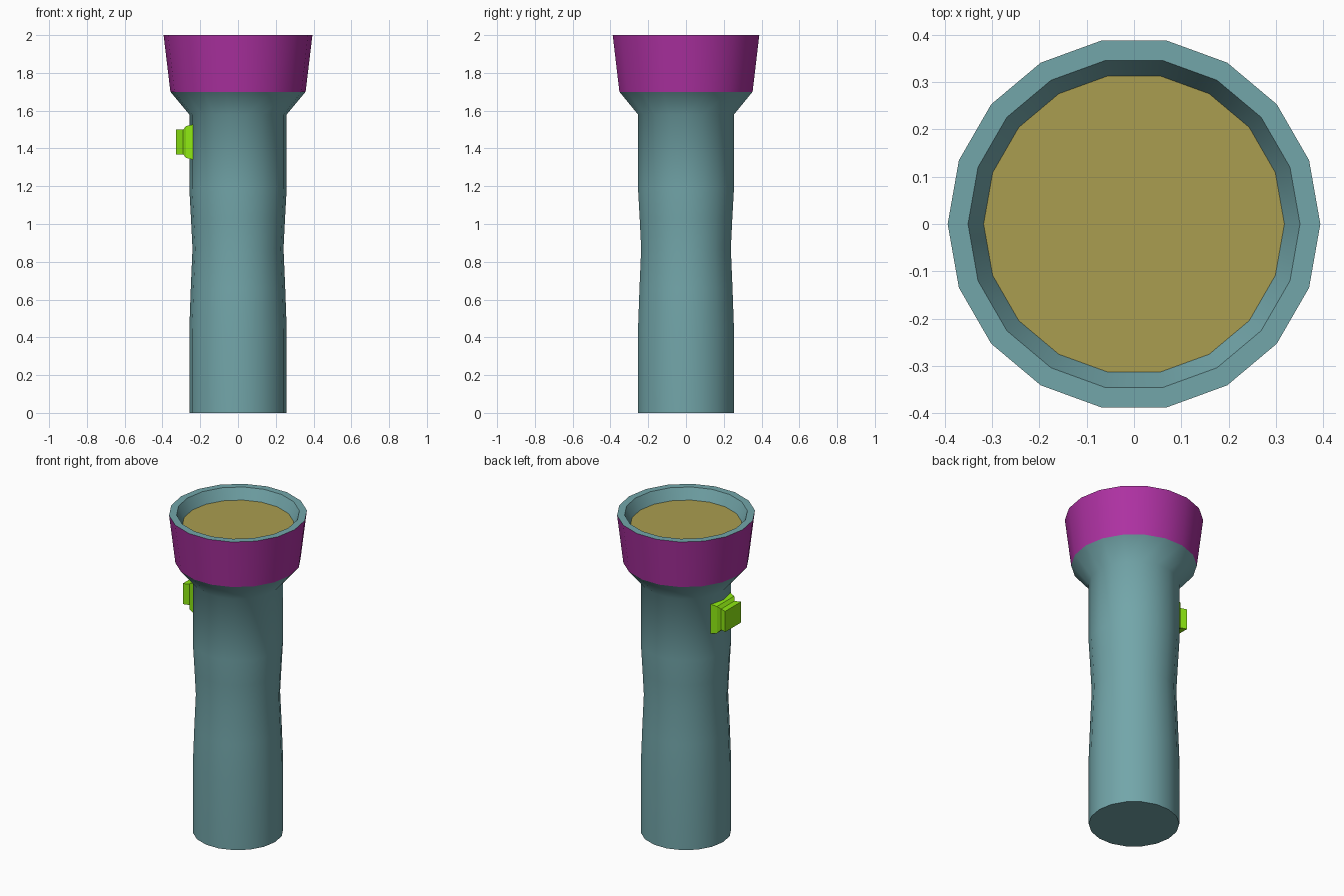
import bpy, bmesh, math

if "Cube" in bpy.data.objects:
    bpy.data.objects.remove(bpy.data.objects["Cube"])

SIDES = 18


def material(name, rgb):
    m = bpy.data.materials.new(name)
    m.diffuse_color = (*rgb, 1)
    m.use_nodes = True
    m.node_tree.nodes["Principled BSDF"].inputs["Base Color"].default_value = m.diffuse_color
    return m


def loft(name, rings, mat, cap_start=False, cap_end=False, smooth=True):
    """Skin a list of equal-length closed rings into one object."""
    bm = bmesh.new()
    loops = [[bm.verts.new(p) for p in ring] for ring in rings]
    n = len(loops[0])
    for a, b in zip(loops, loops[1:]):
        for i in range(n):
            j = (i + 1) % n
            bm.faces.new((a[i], a[j], b[j], b[i]))
    if cap_start:
        bm.faces.new(loops[0][::-1])
    if cap_end:
        bm.faces.new(loops[-1])
    mesh = bpy.data.meshes.new(name)
    bm.to_mesh(mesh)
    bm.free()
    mesh.materials.append(mat)
    ob = bpy.data.objects.new(name, mesh)
    bpy.context.collection.objects.link(ob)
    if smooth:
        bpy.ops.object.select_all(action='DESELECT')
        ob.select_set(True)
        bpy.context.view_layer.objects.active = ob
        bpy.ops.object.shade_smooth_by_angle(angle=math.radians(60))
    return ob


def circle(r, z):
    return [(r * math.cos(math.tau * i / SIDES), r * math.sin(math.tau * i / SIDES), z)
            for i in range(SIDES)]


def rect(x, hy, hz, zc=1.434):
    # rectangle facing -x
    return [(x, hy, zc - hz), (x, -hy, zc - hz), (x, -hy, zc + hz), (x, hy, zc + hz)]


teal = material("teal", (0.17, 0.38, 0.40))
purple = material("purple", (0.42, 0.031, 0.36))
olive = material("olive", (0.40, 0.34, 0.08))
green = material("green", (0.27, 0.81, 0.006))

# Waisted handle and flared neck
handle = [(0.258, 0), (0.258, 0.44), (0.25, 0.66), (0.241, 0.87),
          (0.249, 1.03), (0.258, 1.19), (0.258, 1.58), (0.358, 1.70)]
loft("handle", [circle(r, z) for r, z in handle], teal, cap_start=True)

# Coloured band around the head
loft("head_band", [circle(0.358, 1.70), circle(0.394, 2.0)], purple)

# Flat rim and sloped inner wall
loft("rim", [circle(0.394, 2.0), circle(0.351, 2.0), circle(0.318, 1.933)], teal)

# Recessed lens
loft("lens", [circle(0.318, 1.933)], olive, cap_end=True)

# Stepped switch on the left side: tapered base, groove, flared button
loft("switch", [rect(-0.238, 0.096, 0.093), rect(-0.275, 0.086, 0.084),
                rect(-0.291, 0.067, 0.065), rect(-0.328, 0.079, 0.065)],
     green, cap_start=True, cap_end=True, smooth=False)
